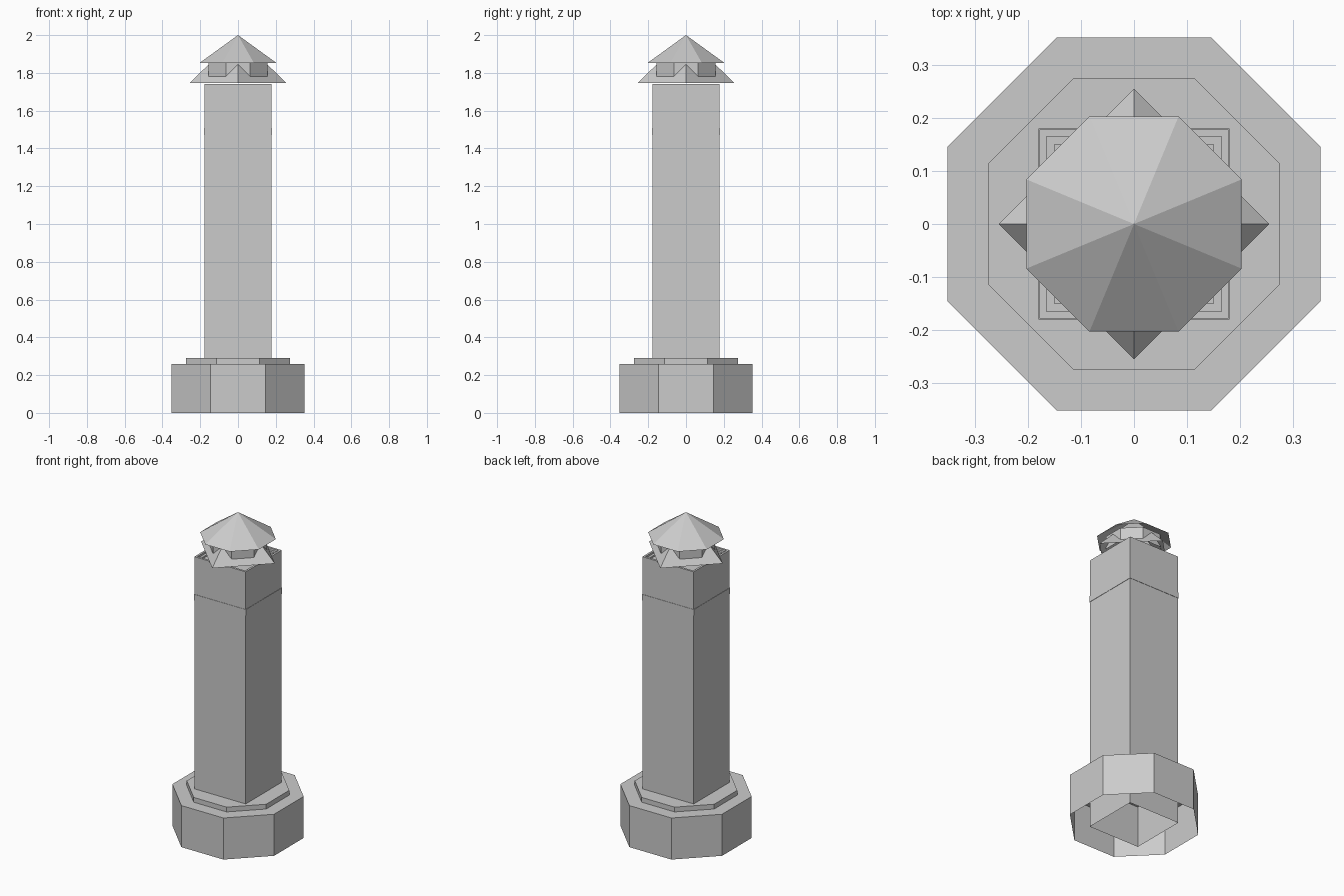
import bpy, bmesh, math

if "Cube" in bpy.data.objects:
    bpy.data.objects.remove(bpy.data.objects["Cube"])


def loft(name, sides, rings, turn=0.0, cap_top=False):
    """Stack regular rings of (apothem, z); the bottom stays open, apothem 0 is a tip."""
    bm = bmesh.new()
    prev = None
    for apothem, z in rings:
        if apothem == 0:
            ring = [bm.verts.new((0, 0, z))]
        else:
            r = apothem / math.cos(math.pi / sides)
            ring = []
            for i in range(sides):
                a = 2 * math.pi * (i + 0.5) / sides + turn
                ring.append(bm.verts.new((r * math.cos(a), r * math.sin(a), z)))
        if prev:
            for i in range(sides):
                j = (i + 1) % sides
                if len(ring) == 1:
                    bm.faces.new((prev[i], prev[j], ring[0]))
                else:
                    bm.faces.new((prev[i], prev[j], ring[j], ring[i]))
        prev = ring
    if cap_top:
        bm.faces.new(prev)
    mesh = bpy.data.meshes.new(name)
    bm.to_mesh(mesh)
    bm.free()
    obj = bpy.data.objects.new(name, mesh)
    bpy.context.collection.objects.link(obj)
    return obj


# Octagonal plinth and the thin step on it
loft("plinth", 8, [(0.352, 0), (0.352, 0.26)], cap_top=True)
loft("plinth_step", 8, [(0.275, 0.26), (0.275, 0.29)], cap_top=True)

# Square shaft with a slightly sunken, stepped top
loft("shaft", 4, [(0.178, 0), (0.178, 1.742), (0.165, 1.742), (0.165, 1.73),
                  (0.15, 1.73), (0.15, 1.72)], cap_top=True)

# Thin band round the upper shaft
loft("shaft_band", 4, [(0.177, 1.47), (0.18, 1.47), (0.18, 1.507), (0.177, 1.507)])

# Four-sided lower roof, corners on the axes
loft("lower_roof", 4, [(0.255 / math.sqrt(2), 1.747), (0, 2.0 - 0.003)], turn=math.pi / 4)

# Octagonal neck and the pointed cap
loft("neck", 8, [(0.155, 1.775), (0.155, 1.857)])
loft("cap", 8, [(0.203, 1.853), (0, 2.0)])
